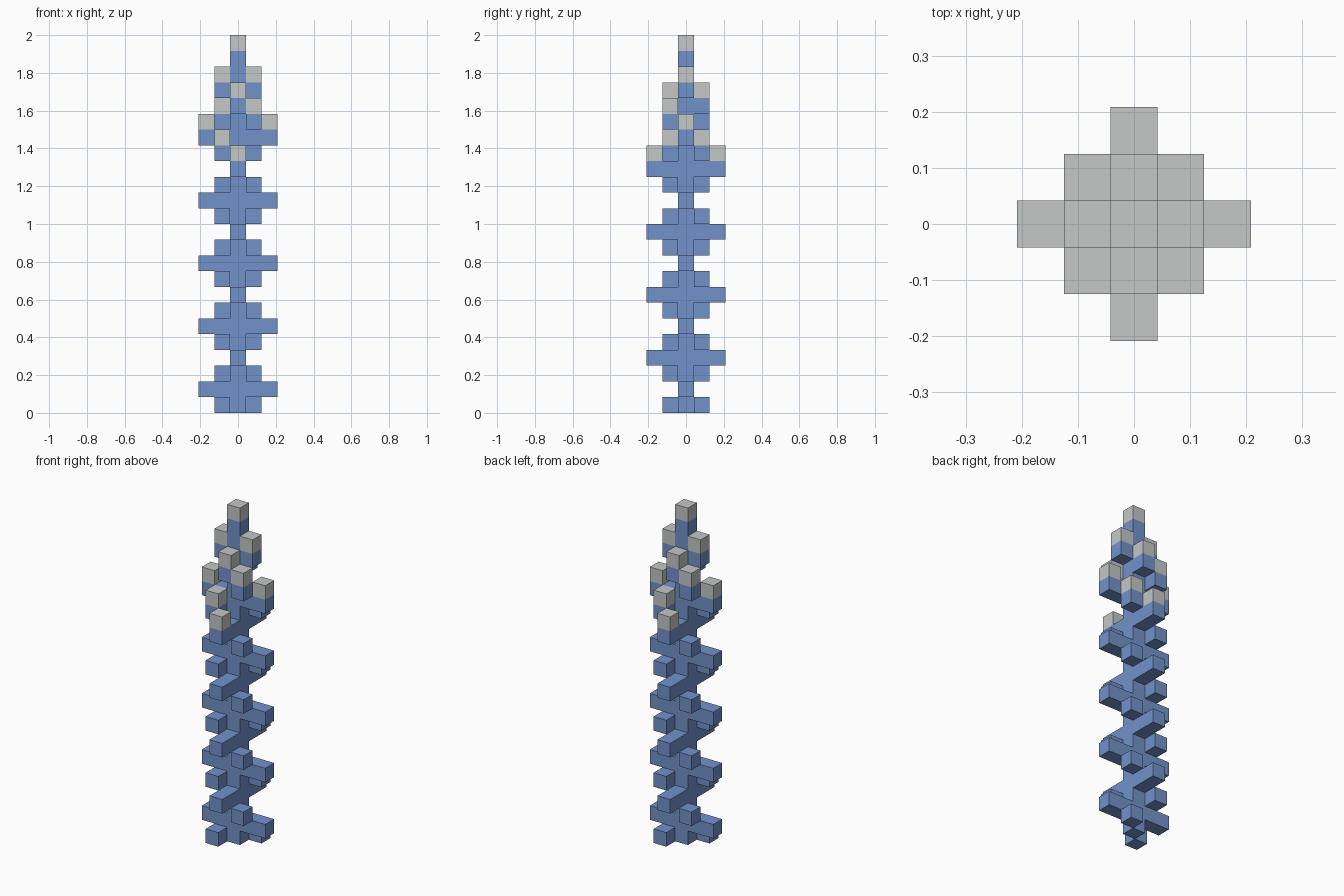
import bpy
import bmesh
from mathutils import Vector

cube = bpy.data.objects.get("Cube")
if cube:
    bpy.data.objects.remove(cube, do_unlink=True)

LAYERS = 24
U = 2 / LAYERS  # edge of one block


def make_material(name, rgb):
    mat = bpy.data.materials.new(name)
    mat.use_nodes = True
    color = (*rgb, 1)
    mat.diffuse_color = color
    bsdf = next(n for n in mat.node_tree.nodes if n.type == 'BSDF_PRINCIPLED')
    bsdf.inputs["Base Color"].default_value = color
    return mat


blue = make_material("blue", (0.17, 0.29, 0.59))
pale_grey = make_material("pale grey", (0.56, 0.58, 0.57))


def bar(direction, reach, layer):
    """Blocks on both sides of the trunk along one direction."""
    dx, dy = direction
    return {(s * i * dx, s * i * dy, layer)
            for i in range(1, reach + 1) for s in (-1, 1)}


# Bars turn an eighth of a circle with every layer
trunk = {(0, 0, k) for k in range(LAYERS - 1)}
side_arms, front_back_arms, diagonals = set(), set(), set()
for k in range(19):
    turn = k % 4
    if turn == 0:
        diagonals |= bar((1, 1), 1, k)
    elif turn == 1:
        side_arms |= bar((1, 0), 2, k)
    elif turn == 2:
        diagonals |= bar((1, -1), 1, k)
    else:
        front_back_arms |= bar((0, 1), 2, k)

# Short arms near the top
front_back_arms |= bar((0, 1), 1, 19)
side_arms |= bar((1, 0), 1, 20)

# A pale cap sits on the highest block of every column
blocks = trunk | side_arms | front_back_arms | diagonals
tops = {}
for x, y, k in blocks:
    tops[x, y] = max(k, tops.get((x, y), 0))
caps = {(x, y, k + 1) for (x, y), k in tops.items()}
filled = blocks | caps


def build(name, cells, mat):
    """Join unit blocks into one object, leaving out faces hidden between blocks."""
    bm = bmesh.new()
    for cell in sorted(cells):
        made = bmesh.ops.create_cube(bm, size=U)
        verts = made["verts"]
        faces = {f for v in verts for f in v.link_faces}
        hidden = []
        for f in faces:
            f.normal_update()
            step = [round(c) for c in f.normal]
            if tuple(c + s for c, s in zip(cell, step)) in filled:
                hidden.append(f)
        x, y, k = cell
        bmesh.ops.translate(bm, verts=verts, vec=Vector((x, y, k + 0.5)) * U)
        bmesh.ops.delete(bm, geom=hidden, context='FACES')
    mesh = bpy.data.meshes.new(name)
    bm.to_mesh(mesh)
    bm.free()
    mesh.materials.append(mat)
    obj = bpy.data.objects.new(name, mesh)
    bpy.context.collection.objects.link(obj)


build("trunk", trunk, blue)
build("side_arms", side_arms, blue)
build("front_back_arms", front_back_arms, blue)
build("diagonal_blocks", diagonals, blue)
build("caps", caps, pale_grey)
